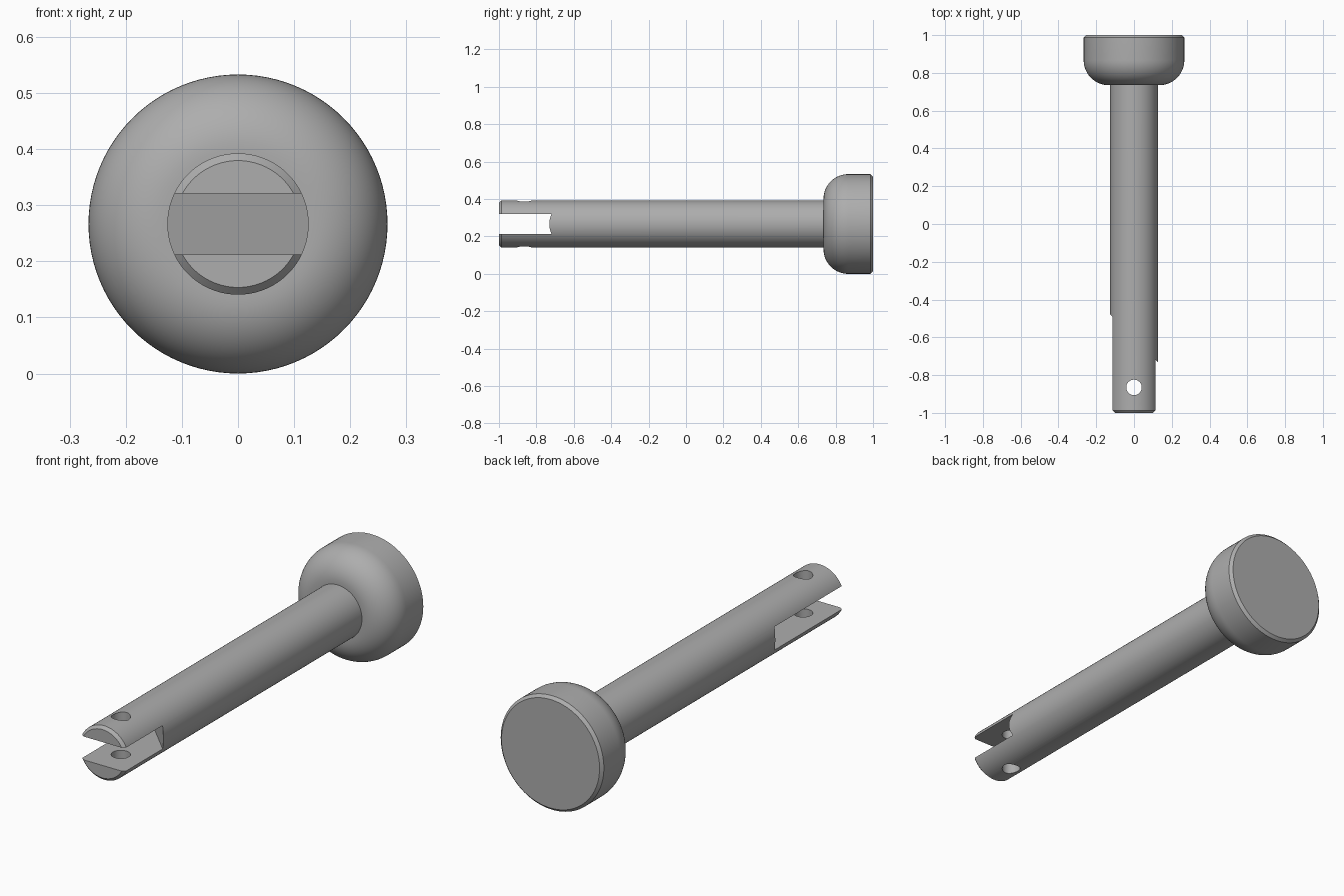
import bpy, bmesh, math
from mathutils import Matrix, Vector

if "Cube" in bpy.data.objects:
    bpy.data.objects.remove(bpy.data.objects["Cube"])

HEAD_R, SHAFT_R, SEG = 0.2665, 0.126, 96
AXIS_Z = HEAD_R
SLOT_HALF = 0.0545

steel = bpy.data.materials.new("steel grey")
steel.diffuse_color = (0.42, 0.42, 0.42, 1)
steel.use_nodes = True
steel.node_tree.nodes["Principled BSDF"].inputs["Base Color"].default_value = steel.diffuse_color


def make_object(name, bm):
    bmesh.ops.recalc_face_normals(bm, faces=bm.faces[:])
    mesh = bpy.data.meshes.new(name)
    bm.to_mesh(mesh)
    bm.free()
    mesh.materials.append(steel)
    obj = bpy.data.objects.new(name, mesh)
    bpy.context.collection.objects.link(obj)
    return obj


def lathe(name, profile):
    """Revolve (radius, y) points about the pin axis, with flat end caps."""
    bm = bmesh.new()
    rings = []
    for r, y in profile:
        rings.append([bm.verts.new((r * math.cos(a), y, AXIS_Z + r * math.sin(a)))
                      for a in (2 * math.pi * i / SEG for i in range(SEG))])
    for a, b in zip(rings, rings[1:]):
        for i in range(SEG):
            j = (i + 1) % SEG
            bm.faces.new((a[i], a[j], b[j], b[i]))
    bm.faces.new(rings[0])
    bm.faces.new(rings[-1])
    return make_object(name, bm)


# Pin: chamfered shaft tip, shaft, rounded head shoulder, chamfered head back
fillet = 0.132
profile = [(SHAFT_R - 0.013, -1.0), (SHAFT_R, -0.987), (SHAFT_R, 0.735)]
for i in range(17):
    t = math.pi / 2 * i / 16
    profile.append((HEAD_R - fillet + fillet * math.sin(t),
                    0.735 + fillet * (1 - math.cos(t))))
profile += [(HEAD_R, 0.987), (HEAD_R - 0.013, 1.0)]
pin = lathe("slotted_pin", profile)

# Slot cutter: open at the tip, with a 45 degree slanted inner end
bm = bmesh.new()
outline = [(-0.2, -1.1), (0.2, -1.1), (0.2, -0.805), (-0.2, -0.405)]
base = bm.faces.new([bm.verts.new((x, y, AXIS_Z - SLOT_HALF)) for x, y in outline])
ext = bmesh.ops.extrude_face_region(bm, geom=[base])
bmesh.ops.translate(bm, vec=Vector((0, 0, 2 * SLOT_HALF)),
                    verts=[v for v in ext["geom"] if isinstance(v, bmesh.types.BMVert)])
slot = make_object("slot_cutter", bm)

# Cross hole cutter near the tip
bm = bmesh.new()
bmesh.ops.create_cone(bm, cap_ends=True, segments=48, radius1=0.041, radius2=0.041,
                      depth=0.5, matrix=Matrix.Translation((0, -0.865, AXIS_Z)))
hole = make_object("hole_cutter", bm)

# Cut the slot and hole
bpy.ops.object.select_all(action='DESELECT')
pin.select_set(True)
bpy.context.view_layer.objects.active = pin
for cutter in (slot, hole):
    mod = pin.modifiers.new(cutter.name, 'BOOLEAN')
    mod.operation, mod.solver, mod.object = 'DIFFERENCE', 'EXACT', cutter
    bpy.ops.object.modifier_apply(modifier=mod.name)
    bpy.data.objects.remove(cutter)

bpy.ops.object.shade_smooth_by_angle(angle=math.radians(30))
